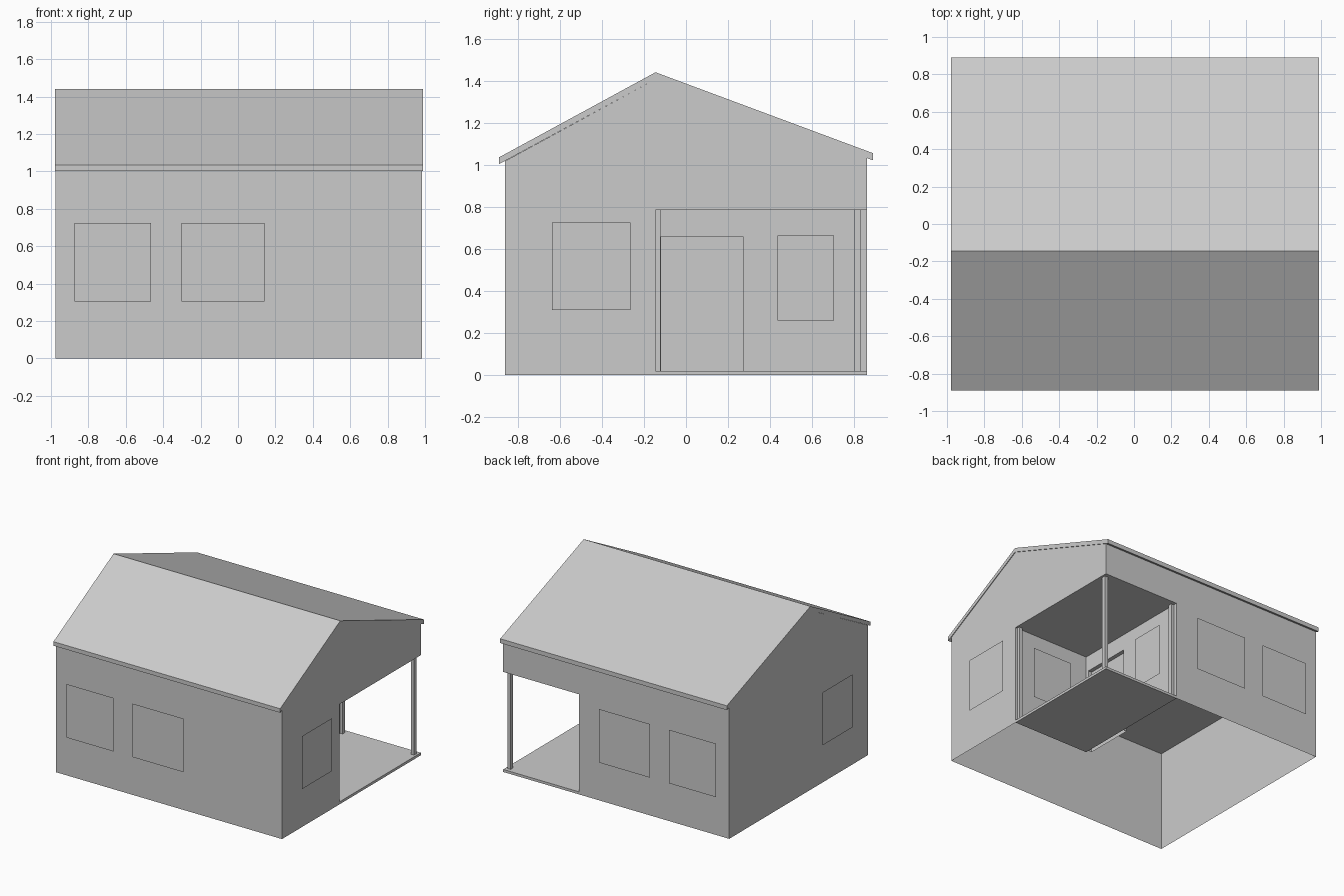
import bpy, bmesh

if "Cube" in bpy.data.objects:
    bpy.data.objects.remove(bpy.data.objects["Cube"])

X0, X1 = -0.977, 0.984      # side walls
Y0, Y1 = -0.86, 0.86        # front and back walls
PX, PY = 0.325, -0.145      # inner corner of the porch
CEIL = 0.785
RIDGE = 1.407               # roof underside at the ridge
EF, EB = 1.018, 1.033       # wall tops, front and back
DY0, DY1, DZ = -0.12, 0.27, 0.66   # doorway


def mesh_object(name, polys):
    bm = bmesh.new()
    for poly in polys:
        bm.faces.new([bm.verts.new(p) for p in poly])
    bmesh.ops.remove_doubles(bm, verts=bm.verts, dist=1e-5)
    bmesh.ops.recalc_face_normals(bm, faces=bm.faces)
    me = bpy.data.meshes.new(name)
    bm.to_mesh(me)
    bm.free()
    ob = bpy.data.objects.new(name, me)
    bpy.context.collection.objects.link(ob)
    return ob


def at_x(x, pts):
    return [(x, a, b) for a, b in pts]


def at_y(y, pts):
    return [(a, y, b) for a, b in pts]


def rect(a0, a1, b0, b1):
    return [(a0, b0), (a1, b0), (a1, b1), (a0, b1)]


def pane(name, pts, flip=False):
    me = bpy.data.meshes.new(name)
    me.from_pydata(pts, [], [(3, 2, 1, 0) if flip else (0, 1, 2, 3)])
    bpy.context.collection.objects.link(bpy.data.objects.new(name, me))


def box(name, x0, x1, y0, y1, z0, z1):
    bpy.ops.mesh.primitive_cube_add(size=1, location=((x0 + x1) / 2, (y0 + y1) / 2, (z0 + z1) / 2))
    ob = bpy.context.object
    ob.name = name
    ob.scale = (x1 - x0, y1 - y0, z1 - z0)


# house walls with the porch notch, open underneath, plus the ceiling
mesh_object("house_walls", [
    at_y(Y0, rect(X0, X1, 0, EF)),
    at_x(X0, [(Y0, 0), (Y1, 0), (Y1, EB), (PY, RIDGE), (Y0, EF)]),
    at_x(X1, [(Y0, 0), (PY, 0), (PY, CEIL), (Y1, CEIL), (Y1, EB), (PY, RIDGE), (Y0, EF)]),
    at_y(Y1, [(X0, 0), (PX, 0), (PX, CEIL), (X1, CEIL), (X1, EB), (X0, EB)]),
    at_y(PY, rect(PX, X1, 0, CEIL)),
    at_x(PX, [(PY, 0), (DY0, 0), (DY0, DZ), (DY1, DZ), (DY1, 0), (Y1, 0), (Y1, CEIL), (PY, CEIL)]),
])
pane("ceiling", [(a, b, CEIL) for a, b in rect(X0, X1, Y0, Y1)], True)

# door set back in its opening
D = PX - 0.03
mesh_object("door", [
    at_x(D, rect(DY0, DY1, 0, DZ)),
    at_y(DY0, rect(D, PX, 0, DZ)),
    at_y(DY1, rect(D, PX, 0, DZ)),
    [(D, DY0, DZ), (PX, DY0, DZ), (PX, DY1, DZ), (D, DY1, DZ)],
])

# roof: bent slab along x
prof = [(-0.89, 1.035), (PY, 1.44), (0.89, 1.055), (0.89, 1.021), (PY, RIDGE), (-0.89, 1.003)]
RX0, RX1 = X0 - 0.001, 0.989
polys = []
for i in range(6):
    p, q = prof[i], prof[(i + 1) % 6]
    polys.append([(RX0, *p), (RX1, *p), (RX1, *q), (RX0, *q)])
for x in (RX0, RX1):
    for half in ((0, 1, 4, 5), (1, 2, 3, 4)):
        polys.append(at_x(x, [prof[i] for i in half]))
mesh_object("roof", polys)

# porch floor and posts
box("porch_floor", PX, X1, PY, Y1, 0, 0.02)
box("corner_post", 0.94, 0.968, 0.80, 0.83, 0.02, CEIL)
box("side_post", 0.94, 0.968, PY, PY + 0.023, 0.02, CEIL)
box("back_post", PX, PX + 0.023, 0.80, 0.83, 0.02, CEIL)

# window panes standing just off the walls
for i, (a, b) in enumerate([(-0.873, -0.465), (-0.303, 0.142)]):
    pane(f"front_window_{i}", at_y(-0.876, rect(a, b, 0.305, 0.725)))
    pane(f"back_window_{i}", at_y(0.876, rect(a, b, 0.305, 0.725)), True)
pane("right_window", at_x(1.0, rect(-0.638, -0.265, 0.31, 0.725)))
pane("left_window", at_x(-1.0, rect(-0.638, -0.265, 0.31, 0.725)), True)
pane("porch_side_window", at_x(PX + 0.03, rect(0.435, 0.705, 0.26, 0.663)))
pane("porch_back_window", at_y(-0.122, rect(0.49, 0.83, 0.26, 0.663)), True)
